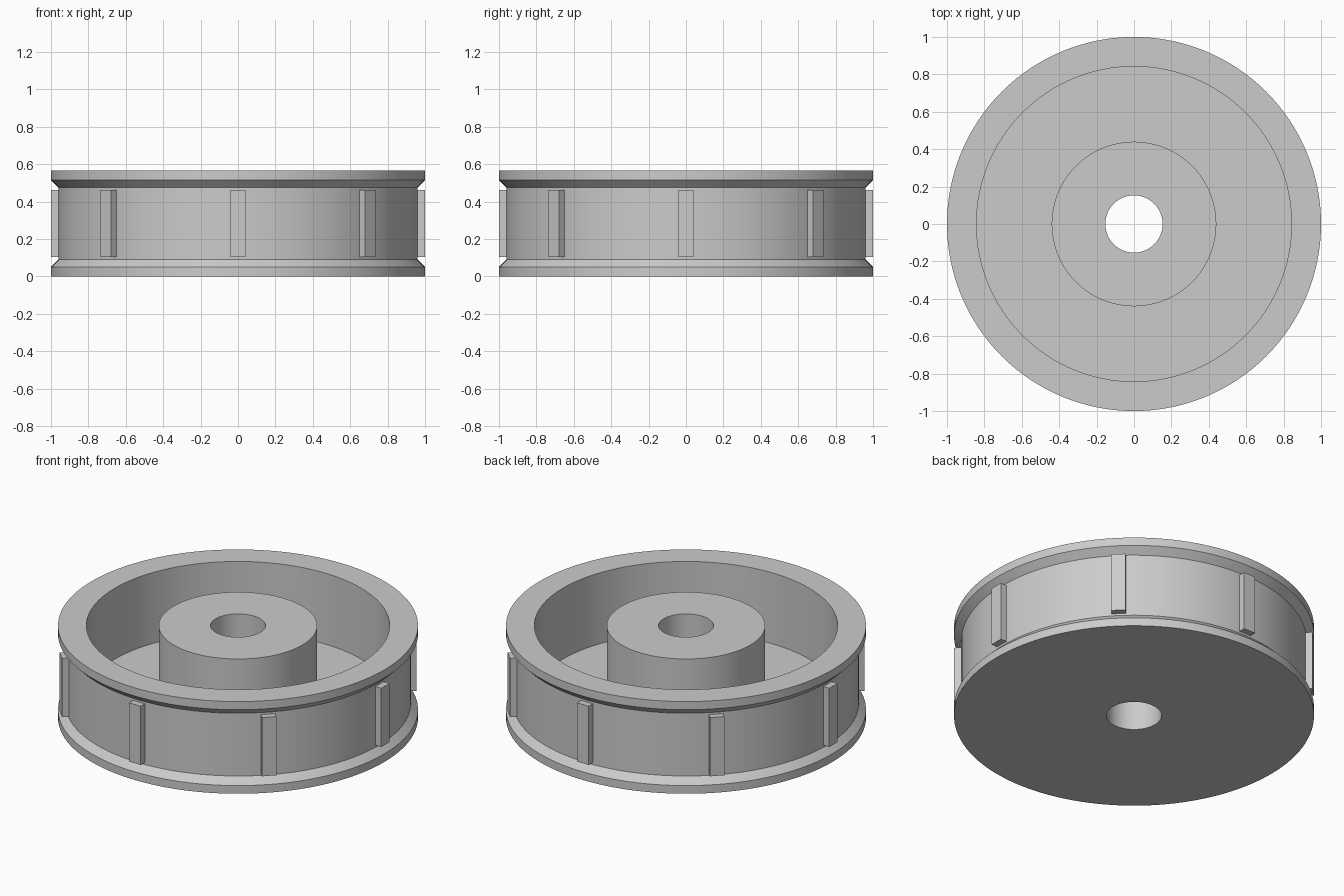
import bpy, bmesh, math
from mathutils import Matrix

cube = bpy.data.objects.get("Cube")
if cube:
    bpy.data.objects.remove(cube, do_unlink=True)

grey = bpy.data.materials.new("light grey")
grey.use_nodes = True
colour = (0.6, 0.6, 0.6, 1)
grey.diffuse_color = colour
grey.node_tree.nodes["Principled BSDF"].inputs["Base Color"].default_value = colour


def add_object(name, bm):
    bmesh.ops.recalc_face_normals(bm, faces=bm.faces)
    mesh = bpy.data.meshes.new(name)
    bm.to_mesh(mesh)
    bm.free()
    mesh.materials.append(grey)
    obj = bpy.data.objects.new(name, mesh)
    bpy.context.collection.objects.link(obj)
    return obj


def lathe(name, profile, steps=128):
    """Revolve a closed (radius, height) profile around z."""
    bm = bmesh.new()
    verts = [bm.verts.new((r, 0, z)) for r, z in profile]
    edges = [bm.edges.new((verts[i - 1], v)) for i, v in enumerate(verts)]
    bmesh.ops.spin(bm, geom=verts + edges, cent=(0, 0, 0), axis=(0, 0, 1),
                   angle=math.tau, steps=steps, use_merge=True)
    bmesh.ops.remove_doubles(bm, verts=bm.verts, dist=0.0001)
    obj = add_object(name, bm)
    bpy.ops.object.select_all(action='DESELECT')
    obj.select_set(True)
    bpy.context.view_layer.objects.active = obj
    bpy.ops.object.shade_smooth_by_angle(angle=math.radians(30))
    return obj


# Wheel body: bore, flanged rim, recessed web and central hub
HEIGHT, BORE, HUB, RIM, TREAD, FLOOR = 0.565, 0.153, 0.44, 0.842, 0.96, 0.13
lathe("wheel_body", [
    (BORE, 0), (1, 0), (1, 0.05), (TREAD, 0.09),
    (TREAD, HEIGHT - 0.09), (1, HEIGHT - 0.05), (1, HEIGHT),
    (RIM, HEIGHT), (RIM, FLOOR), (HUB, FLOOR), (HUB, HEIGHT), (BORE, HEIGHT),
])

# Eight upright ribs around the tread
bm = bmesh.new()
for i in range(8):
    place = (Matrix.Rotation(i * math.tau / 8, 4, 'Z')
             @ Matrix.Translation((0.97, 0, HEIGHT / 2))
             @ Matrix.Diagonal((0.058, 0.08, 0.36, 1)))
    bmesh.ops.create_cube(bm, size=1, matrix=place)
add_object("tread_ribs", bm)
